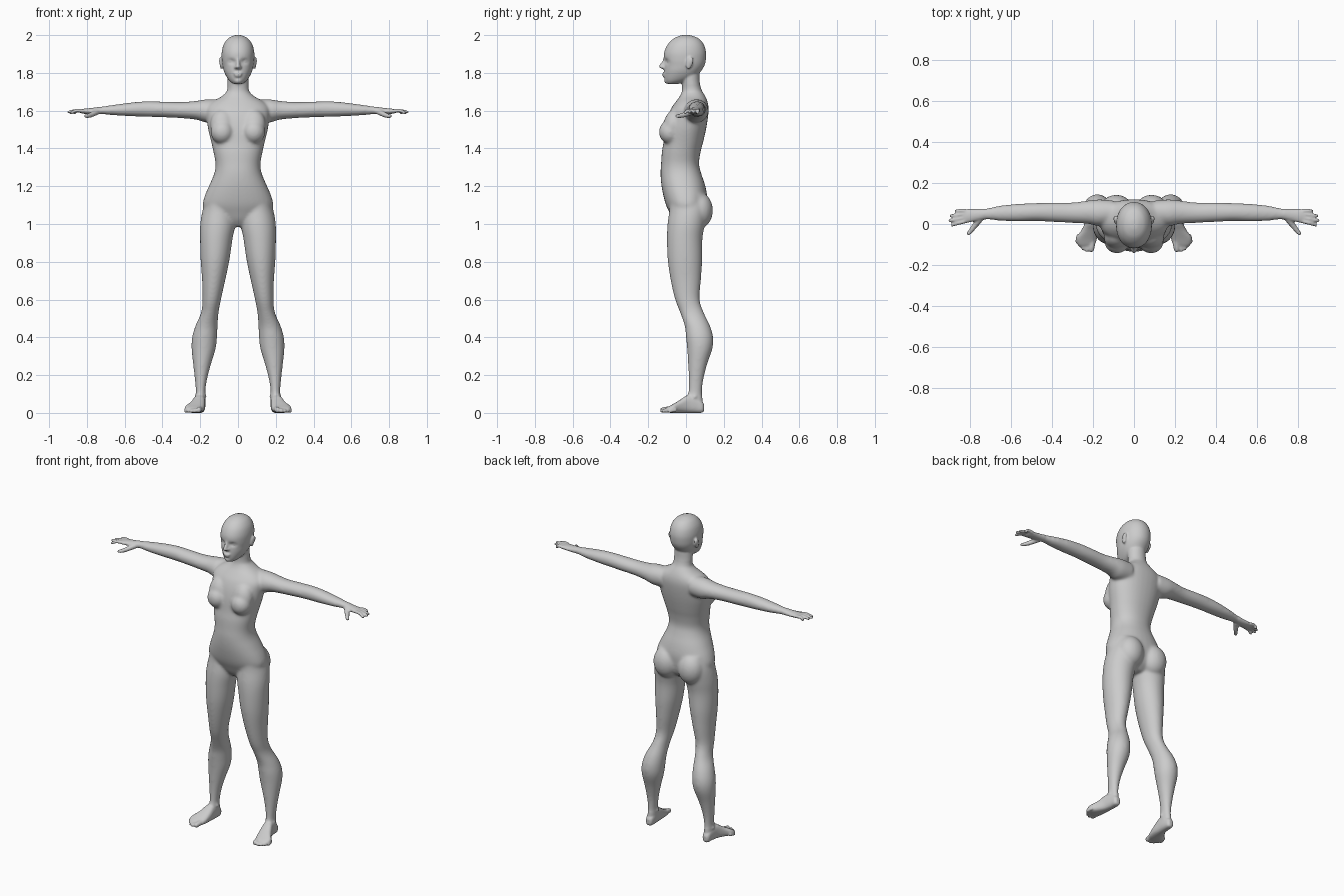
import bpy, bmesh
from math import cos, sin, pi, exp, copysign
from mathutils import Matrix, Vector

bm = bmesh.new()


def skin(rings):
    """Join equal rings of points into a closed tube and return its vertices."""
    rings = [[bm.verts.new(p) for p in ring] for ring in rings]
    n = len(rings[0])
    for r, q in zip(rings, rings[1:]):
        for k in range(n):
            j = (k + 1) % n
            bm.faces.new((r[k], r[j], q[j], q[k]))
    bm.faces.new(rings[0])
    bm.faces.new(rings[-1])
    return [v for ring in rings for v in ring]


def mirrored(rings):
    return [[(-p[0], p[1], p[2]) for p in ring] for ring in rings]


def smooth_path(rows, n):
    """Catmull-Rom interpolation of rows of numbers."""
    out = []
    for i in range(len(rows) - 1):
        p0, p1 = rows[max(i - 1, 0)], rows[i]
        p2, p3 = rows[i + 1], rows[min(i + 2, len(rows) - 1)]
        for k in range(n):
            t = k / n
            out.append([0.5 * (2 * b + (c - a) * t + (2 * a - 5 * b + 4 * c - d) * t * t
                               + (3 * b - a - 3 * c + d) * t ** 3)
                        for a, b, c, d in zip(p0, p1, p2, p3)])
    return out + [list(rows[-1])]


def loft(rows, axis, power=2.0, paired=True, sides=32, steps=4):
    """Skin over sections (position, a0, a1, b0, b1); a and b are the other two axes."""
    u, w = [i for i in range(3) if i != axis]
    rings = []
    for pos, a0, a1, b0, b1 in smooth_path(rows, steps):
        ring = []
        for k in range(sides):
            c, s = cos(2 * pi * k / sides), sin(2 * pi * k / sides)
            co = [0, 0, 0]
            co[axis] = pos
            co[u] = (a0 + a1) / 2 + (a1 - a0) / 2 * copysign(abs(c) ** (2 / power), c)
            co[w] = (b0 + b1) / 2 + (b1 - b0) / 2 * copysign(abs(s) ** (2 / power), s)
            ring.append(co)
        rings.append(ring)
    if paired:
        skin(mirrored(rings))
    return skin(rings)


def centred(rows):
    return [(z, -w, w, f, b) for z, w, f, b in rows]


def blob(center, radii, tilt=0.0):
    """Ellipsoid, repeated on the other side when off centre."""
    turn = Matrix.Rotation(tilt, 3, 'X')
    rings = []
    for i in range(13):
        a = pi * (.02 + .96 * i / 12)
        rings.append([Vector(center) + turn @ Vector((radii[0] * sin(a) * cos(pi * k / 10),
                                                      radii[1] * sin(a) * sin(pi * k / 10),
                                                      radii[2] * cos(a))) for k in range(20)])
    skin(rings)
    if center[0]:
        skin(mirrored(rings))


def digit(points, r0, r1):
    """Tapered finger or toe through the given points, with a rounded tip."""
    path = [Vector(p) for p in smooth_path(points, 5)]
    last = len(path) - 1
    stations = []
    for i, p in enumerate(path):
        d = (path[min(i + 1, last)] - path[max(i - 1, 0)]).normalized()
        stations.append((p, d, r0 + (r1 - r0) * i / last))
    stations += [(p + d * r1 * sin(a), d, r1 * cos(a)) for a in (.5, 1.0, 1.45)]
    rings = []
    for p, d, r in stations:
        e = d.cross(Vector((0, 0, 1))).normalized()
        f = e.cross(d)
        rings.append([p + r * (cos(pi * k / 6) * e + sin(pi * k / 6) * f) for k in range(12)])
    skin(rings)
    skin(mirrored(rings))


# torso
loft(centred([
    (.985, .04, -.04, .05), (1.02, .11, -.068, .09), (1.06, .168, -.088, .105),
    (1.10, .187, -.106, .11), (1.15, .176, -.12, .112), (1.21, .15, -.131, .10),
    (1.27, .125, -.135, .08), (1.32, .119, -.132, .069), (1.38, .13, -.128, .077),
    (1.43, .141, -.12, .09), (1.50, .158, -.113, .106), (1.56, .166, -.10, .116),
    (1.61, .168, -.08, .12), (1.645, .14, -.056, .115), (1.675, .088, -.034, .103),
    (1.70, .06, -.022, .088)]), 2, 2.2, False)

# neck
loft(centred([(1.62, .075, -.04, .11), (1.67, .066, -.028, .103), (1.71, .058, -.021, .083),
              (1.75, .056, -.022, .073), (1.80, .055, -.035, .071), (1.85, .05, -.03, .07)]),
     2, 2, False)

# breasts and buttocks
blob((.083, -.084, 1.487), (.062, .06, .064))
blob((.083, -.068, 1.525), (.064, .052, .085), -.2)
blob((.086, .07, 1.072), (.081, .073, .096))

# arms
loft([(.10, .005, .115, 1.54, 1.66), (.17, -.01, .12, 1.537, 1.66), (.22, 0, .115, 1.552, 1.652),
      (.30, .005, .105, 1.56, 1.646), (.40, .01, .105, 1.565, 1.648), (.48, .014, .102, 1.567, 1.65),
      (.56, .012, .099, 1.57, 1.644), (.65, .015, .09, 1.575, 1.632), (.72, .022, .076, 1.581, 1.622),
      (.77, .014, .073, 1.581, 1.615), (.81, .006, .073, 1.583, 1.611), (.835, .006, .071, 1.587, 1.608)], 0)

# fingers and thumb
for y0, y1, tip, drop in ((.014, -.005, .885, 1.588), (.031, .017, .897, 1.593),
                          (.048, .04, .891, 1.592), (.064, .063, .866, 1.588)):
    digit([(.82, y0, 1.598), (.855, (y0 + y1) / 2, 1.6), (tip, y1, drop)], .0105, .008)
digit([(.745, .03, 1.594), (.775, -.008, 1.579), (.795, -.034, 1.572), (.807, -.047, 1.571)], .016, .009)

# legs
loft([(1.16, .06, .16, -.09, .09), (1.08, .02, .186, -.088, .11), (1.0, .014, .2, -.098, .10),
      (.92, .029, .201, -.101, .087), (.81, .045, .198, -.097, .086), (.70, .068, .19, -.081, .079),
      (.60, .09, .188, -.058, .072), (.53, .103, .196, -.031, .095), (.46, .108, .226, -.007, .128),
      (.40, .111, .243, 0, .144), (.34, .118, .246, .006, .14), (.26, .142, .238, .011, .113),
      (.18, .163, .229, .014, .093), (.11, .173, .223, .012, .085), (.06, .173, .225, 0, .088),
      (.02, .178, .222, .01, .085)], 2)

# feet, ankle bones and toes
loft([(.096, .188, .212, .012, .045), (.085, .178, .222, .001, .06), (.05, .173, .228, 0, .09),
      (.01, .173, .237, 0, .095), (-.03, .174, .256, 0, .07), (-.07, .18, .282, 0, .046),
      (-.10, .19, .275, .002, .03), (-.11, .2, .26, .006, .022)], 1, 2.6)
blob((.219, .045, .085), (.011, .014, .014))
blob((.177, .04, .092), (.011, .014, .014))
for x, y, r in ((.208, -.122, .015), (.23, -.126, .011), (.247, -.118, .0105),
                (.262, -.104, .010), (.276, -.086, .010)):
    digit([(x - .006, y + .035, r + .006), (x, y, r)], r, r)

# head with eye sockets pressed in
skull = loft(centred([
    (2.0, .012, -.015, .015), (1.995, .03, -.037, .037), (1.98, .055, -.068, .07),
    (1.95, .076, -.097, .094), (1.91, .086, -.115, .106), (1.87, .086, -.117, .105),
    (1.84, .082, -.114, .098), (1.81, .075, -.115, .08), (1.78, .061, -.115, .055),
    (1.757, .044, -.111, .01), (1.742, .024, -.103, -.04)]), 2, 2.1, False, 80, 6)
for v in skull:
    if v.co.y < -.03:
        v.co.y += .015 * exp(-((abs(v.co.x) - .034) / .018) ** 2 - ((v.co.z - 1.86) / .012) ** 2)

# eyes, nose, lips, chin and ears
blob((.034, -.086, 1.861), (.017, .0145, .010))
loft(centred([(1.89, .008, -.117, -.09), (1.865, .009, -.124, -.09), (1.838, .013, -.143, -.09),
              (1.828, .016, -.141, -.09), (1.82, .012, -.122, -.09)]), 2, 2, False, 20)
blob((.011, -.117, 1.829), (.009, .011, .008))
blob((0, -.113, 1.796), (.025, .014, .006))
blob((0, -.112, 1.785), (.021, .014, .007))
blob((0, -.1, 1.76), (.022, .016, .017))
blob((.089, .018, 1.853), (.008, .018, .033), -.2)
blob((.094, .025, 1.862), (.006, .015, .021), -.2)

# fuse everything into one skin
bmesh.ops.recalc_face_normals(bm, faces=bm.faces[:])
mesh = bpy.data.meshes.new("body")
bm.to_mesh(mesh)
bm.free()
body = bpy.data.objects.new("body", mesh)
bpy.context.collection.objects.link(body)
bpy.context.view_layer.objects.active = body
body.select_set(True)
fuse = body.modifiers.new("fuse", 'REMESH')
fuse.mode = 'VOXEL'
fuse.voxel_size = .006
fuse.use_smooth_shade = True
bpy.ops.object.modifier_apply(modifier="fuse")

# blend muscles strongly, hands, feet and face only lightly
soft = body.vertex_groups.new(name="soft")
soft.add([v.index for v in body.data.vertices
          if abs(v.co.x) < .73 and .09 < v.co.z < 1.735], 1.0, 'REPLACE')
for group, count in (("soft", 24), ("", 1)):
    blend = body.modifiers.new("blend", 'SMOOTH')
    blend.factor = .5
    blend.iterations = count
    blend.vertex_group = group
